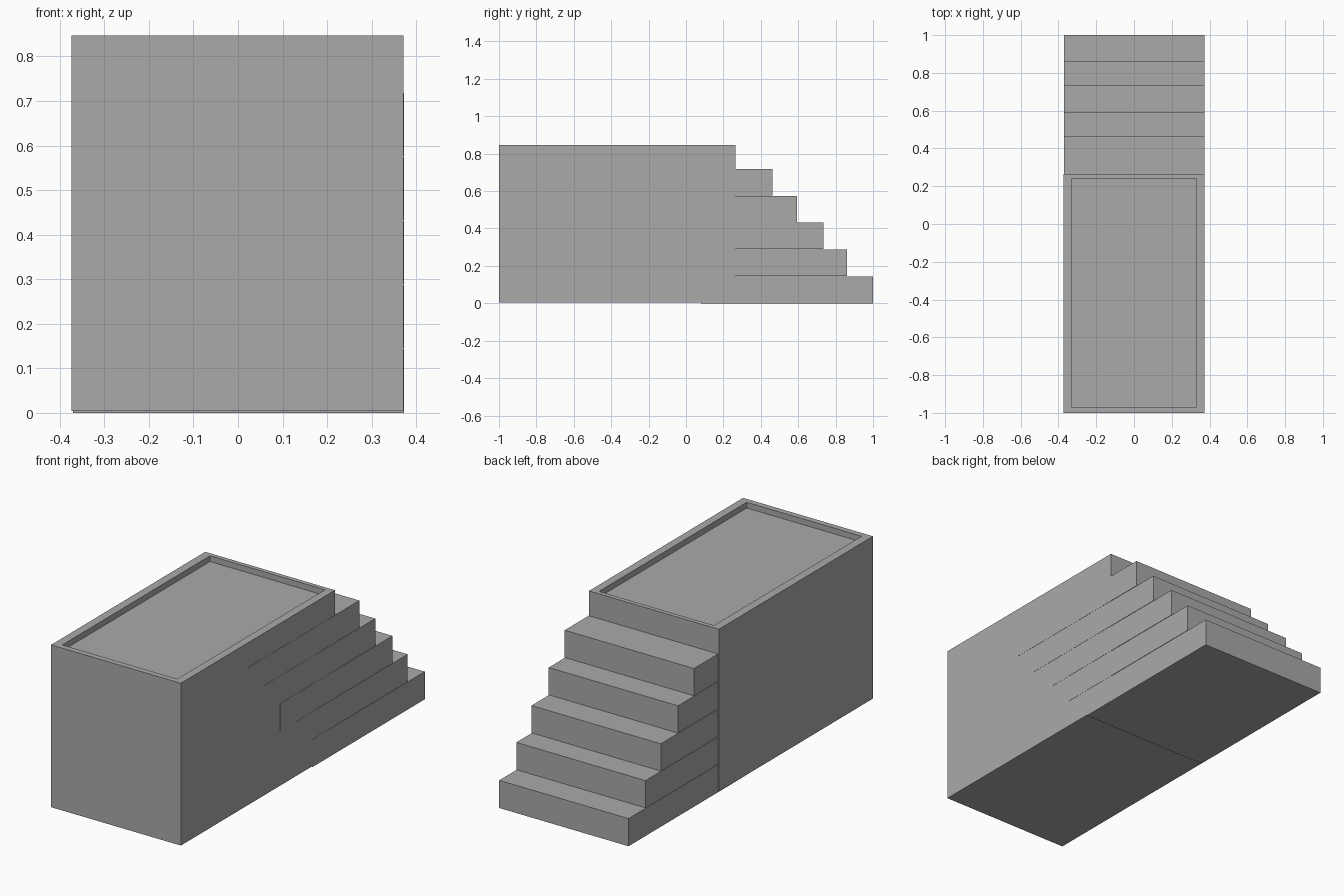
import bpy, bmesh
from mathutils import Vector

if "Cube" in bpy.data.objects:
    bpy.data.objects.remove(bpy.data.objects["Cube"])

# Darker grey shared by all parts
grey = bpy.data.materials.new("dark_grey")
grey.diffuse_color = (0.4, 0.4, 0.4, 1)
grey.use_nodes = True
grey.node_tree.nodes["Principled BSDF"].inputs["Base Color"].default_value = grey.diffuse_color


def box(lo, hi):
    bm = bmesh.new()
    bmesh.ops.create_cube(bm, size=1)
    lo, hi = Vector(lo), Vector(hi)
    for v in bm.verts:
        v.co = (lo + hi) / 2 + v.co * (hi - lo)
    return bm


def finish(bm, name):
    mesh = bpy.data.meshes.new(name)
    bm.to_mesh(mesh)
    bm.free()
    mesh.materials.append(grey)
    obj = bpy.data.objects.new(name, mesh)
    bpy.context.collection.objects.link(obj)
    return obj


# Platform: block with a shallow recessed top inside a rim
bm = box((-0.374, -1.0, 0.004), (0.372, 0.265, 0.847))
bm.normal_update()
top = max(bm.faces, key=lambda f: f.calc_center_median().z)
bmesh.ops.inset_individual(bm, faces=[top], thickness=0.03)
for v in top.verts:
    v.co.x = 0.33 if v.co.x > 0 else -0.33
    v.co.y = 0.242 if v.co.y > -0.4 else -0.97
floor = bmesh.ops.extrude_discrete_faces(bm, faces=[top])["faces"][0]
bmesh.ops.translate(bm, verts=floor.verts, vec=(0, 0, -0.03))
finish(bm, "platform")

# Stairs: five equal slabs with hairline joints, sliding back into the platform
rise, depth, joint = 0.1436, 0.92, 0.002
for i, back in enumerate((1.0, 0.86, 0.735, 0.594, 0.463)):
    bottom = i * rise + (joint if i else 0)
    finish(box((-0.37, back - depth, bottom),
               (0.373, back, (i + 1) * rise)), f"step_{i + 1}")
